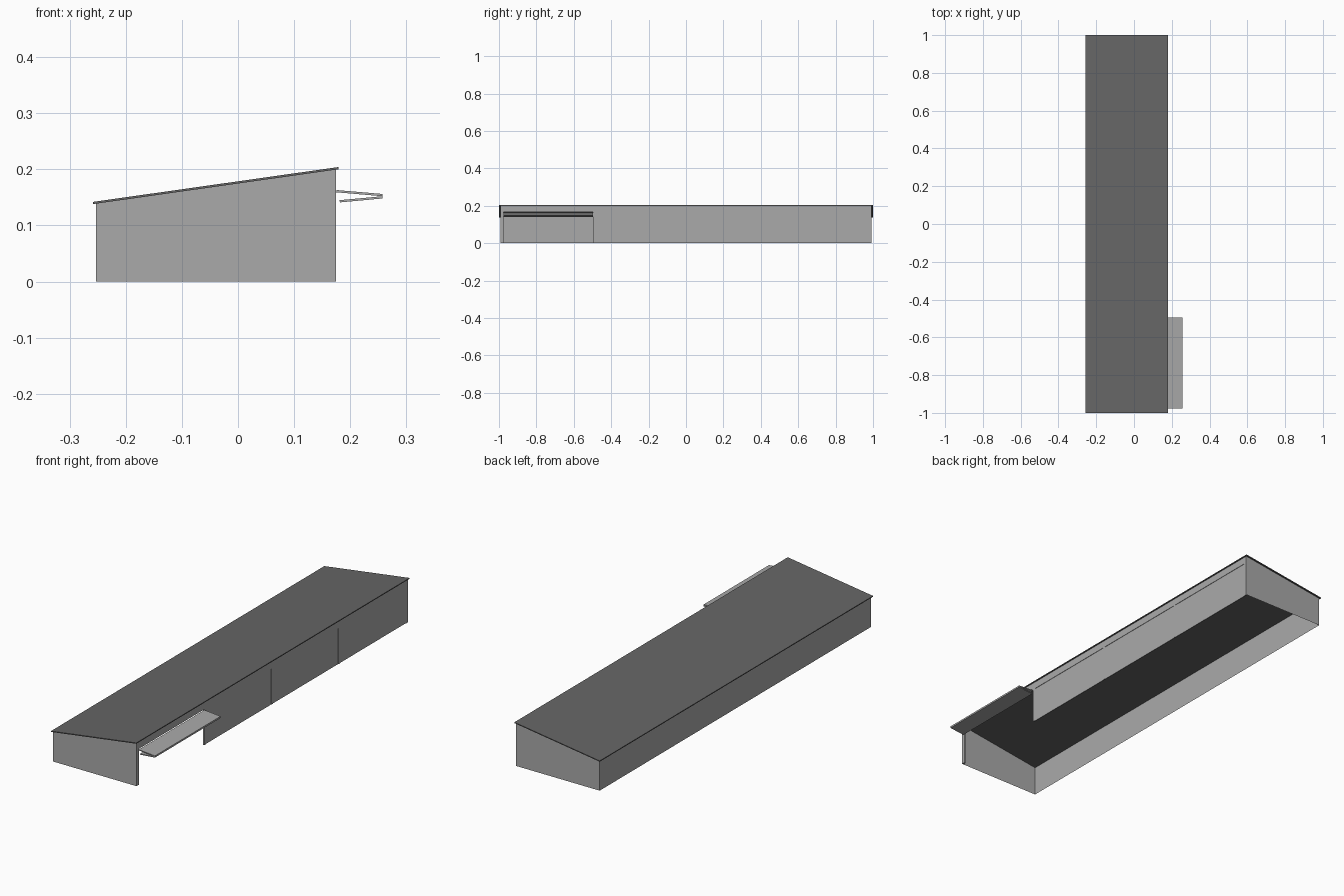
import bpy, bmesh

if "Cube" in bpy.data.objects:
    bpy.data.objects.remove(bpy.data.objects["Cube"])

def material(name, v):
    m = bpy.data.materials.new(name)
    m.diffuse_color = (v, v, v, 1)
    m.use_nodes = True
    m.node_tree.nodes["Principled BSDF"].inputs["Base Color"].default_value = m.diffuse_color
    return m

WALL = material("light grey wall", 0.40)
ROOF = material("dark grey roof", 0.133)

X0, X1 = -0.253, 0.175      # rear and door-side wall planes
Y = 0.993                   # gable planes
Z0, Z1 = 0.139, 0.200       # wall heights, rear and door side
DOOR_W, DOOR_H, JAMB, T = 0.480, 0.166, 0.006, 0.004
CENTRES = [-0.736, -0.245, 0.245, 0.737]

def finish(name, bm, mat):
    me = bpy.data.meshes.new(name)
    bm.to_mesh(me)
    bm.free()
    me.materials.append(mat)
    ob = bpy.data.objects.new(name, me)
    bpy.context.collection.objects.link(ob)
    return ob

def sheet(name, pts, mat=WALL):
    bm = bmesh.new()
    bm.faces.new([bm.verts.new(p) for p in pts])
    return finish(name, bm, mat)

def prism(name, profile, y0, y1, mat=WALL):
    """Extrude an x/z profile along y."""
    bm = bmesh.new()
    f = bm.faces.new([bm.verts.new((x, y0, z)) for x, z in profile])
    ext = bmesh.ops.extrude_face_region(bm, geom=[f])
    vs = [g for g in ext["geom"] if isinstance(g, bmesh.types.BMVert)]
    bmesh.ops.translate(bm, verts=vs, vec=(0, y1 - y0, 0))
    bmesh.ops.recalc_face_normals(bm, faces=bm.faces)
    return finish(name, bm, mat)

def rect(x0, x1, z0, z1):
    return [(x0, z0), (x1, z0), (x1, z1), (x0, z1)]

# sloping roof slab
prism("roof", [(-0.258, 0.138), (0.179, 0.200), (0.179, 0.204), (-0.258, 0.142)],
      -1, 1, ROOF)

# rear wall and gables (thin sheets, open underneath)
sheet("rear_wall", [(X0, Y, 0), (X0, -Y, 0), (X0, -Y, Z0), (X0, Y, Z0)])
sheet("front_gable", [(X0, -Y, 0), (X1, -Y, 0), (X1, -Y, Z1), (X0, -Y, Z0)])
sheet("back_gable", [(X1, Y, 0), (X0, Y, 0), (X0, Y, Z0), (X1, Y, Z1)])

# door-side wall: lintel and posts around the four bays
prism("lintel", rect(X1 - JAMB, X1, DOOR_H, Z1 - 0.001), -Y, Y)
edges = [-Y]
for c in CENTRES:
    edges += [c - DOOR_W / 2, c + DOOR_W / 2]
edges.append(Y)
for i in range(0, len(edges), 2):
    prism(f"post_{i // 2 + 1}", rect(X1 - JAMB, X1, 0, DOOR_H), edges[i], edges[i + 1])

# closed doors, two folding panels each, set slightly back
for i, c in enumerate(CENTRES[1:]):
    a, b = c - DOOR_W / 2, c + DOOR_W / 2
    x = X1 - 0.002
    prism(f"door_{i + 2}_lower", rect(x - T, x, 0, DOOR_H / 2), a, b)
    prism(f"door_{i + 2}_upper", rect(x - T, x, DOOR_H / 2, DOOR_H), a, b)

# first door folded open
a, b = CENTRES[0] - DOOR_W / 2, CENTRES[0] + DOOR_W / 2
prism("open_door_upper", [(0.1750, 0.159), (0.2575, 0.152), (0.258, 0.156), (0.1755, 0.163)], a, b)
prism("open_door_lower", [(0.1815, 0.141), (0.258, 0.148), (0.2575, 0.152), (0.181, 0.145)], a, b)
